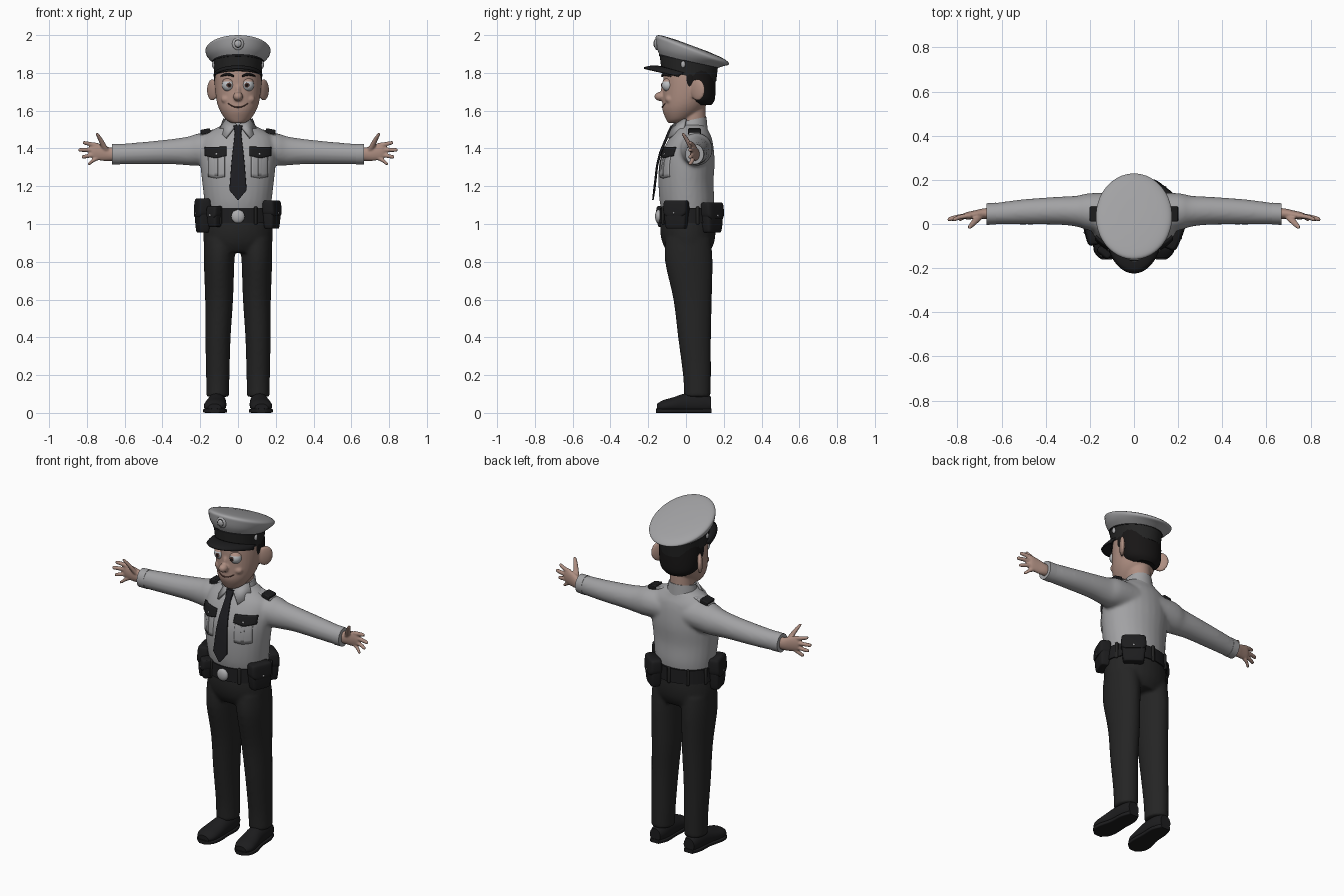
import bpy, bmesh, math
from mathutils import Matrix, Vector

cube = bpy.data.objects.get("Cube")
if cube:
    bpy.data.objects.remove(cube, do_unlink=True)


def material(name, r, g, b):
    m = bpy.data.materials.new(name)
    m.use_nodes = True
    m.diffuse_color = (r, g, b, 1)
    m.node_tree.nodes["Principled BSDF"].inputs["Base Color"].default_value = (r, g, b, 1)
    return m


SHIRT = material("shirt grey", .36, .36, .37)
CLOTH = material("trouser black", .018, .018, .018)
GEAR = material("leather black", .012, .012, .013)
TIE = material("tie black", .013, .013, .016)
SKIN = material("skin", .42, .27, .22)
HAIR = material("hair black", .009, .008, .008)
WHITE = material("eye white", .5, .52, .54)
SILVER = material("silver", .42, .42, .43)
LIP = material("mouth brown", .1, .045, .035)
SIDES = ((1, "left"), (-1, "right"))


def make(name, bm, mat, voxel=0, soften=5):
    """Turn a bmesh into an object; voxel fuses overlapping volumes."""
    bmesh.ops.recalc_face_normals(bm, faces=bm.faces)
    me = bpy.data.meshes.new(name)
    bm.to_mesh(me)
    bm.free()
    ob = bpy.data.objects.new(name, me)
    bpy.context.collection.objects.link(ob)
    me.materials.append(mat)
    if voxel:
        r = ob.modifiers.new("fuse", 'REMESH')
        r.mode, r.voxel_size, r.use_smooth_shade = 'VOXEL', voxel, True
        s = ob.modifiers.new("soften", 'SMOOTH')
        s.factor, s.iterations = .5, soften
    return ob


def solidify(ob, t, offset=0):
    m = ob.modifiers.new("thickness", 'SOLIDIFY')
    m.thickness, m.offset = t, offset
    return ob


def loft(bm, rings, axis='z', n=28, p=2, sub=4, side=1):
    """Skin rings of (x, y, z, radius, radius, tilt); sub rounds the path."""
    rings = [Vector(tuple(r) + (0,) * (6 - len(r))) for r in rings]
    path = []
    for i in range(len(rings) - 1):
        a, b = rings[i], rings[i + 1]
        before, after = rings[max(i - 1, 0)], rings[min(i + 2, len(rings) - 1)]
        for k in range(sub):
            t = k / sub
            path.append(a if sub == 1 else .5 * (2 * a + (b - before) * t
                        + (2 * before - 5 * a + 4 * b - after) * t * t
                        + (3 * a - before - 3 * b + after) * t ** 3))
    path.append(rings[-1])
    loops = []
    for x, y, z, ru, rv, tilt in path:
        loop = []
        for k in range(n):
            a = math.tau * (k + .5) / n
            c, s = math.cos(a), math.sin(a)
            u = ru * math.copysign(abs(c) ** (2 / p), c)
            v = rv * math.copysign(abs(s) ** (2 / p), s)
            co = {'z': (x + u, y + v, z + tilt * v), 'x': (x, y + u, z + v), 'y': (x + u, y, z + v)}[axis]
            loop.append(bm.verts.new((side * co[0], co[1], co[2])))
        loops.append(loop)
    for lo, hi in zip(loops, loops[1:]):
        for k in range(n):
            bm.faces.new((lo[k], lo[k - 1], hi[k - 1], hi[k]))
    bm.faces.new(loops[0])
    bm.faces.new(loops[-1][::-1])
    return bm


def lofted(name, rings, mat, **kw):
    return make(name, loft(bmesh.new(), rings, **kw), mat)


def ball(bm, at, size, turn=0):
    mat = Matrix.Translation(at) @ Matrix.Rotation(turn, 4, 'Z') @ Matrix.Diagonal((*size, 1))
    return bmesh.ops.create_uvsphere(bm, u_segments=20, v_segments=12, radius=1, matrix=mat)['verts']


def balled(name, at, size, mat, turn=0):
    bm = bmesh.new()
    ball(bm, at, size, turn)
    return make(name, bm, mat)


def box(name, at, size, mat, rot=(0, 0, 0), bevel=.005):
    bm = bmesh.new()
    bmesh.ops.create_cube(bm, size=1, matrix=Matrix.Diagonal((*size, 1)))
    ob = make(name, bm, mat)
    ob.location, ob.rotation_euler = at, rot
    b = ob.modifiers.new("soft edges", 'BEVEL')
    b.width, b.segments = bevel, 2
    return ob


# Shirt: torso and both sleeves fused
bm = loft(bmesh.new(), [(0, .01, 1.05, .168, .133), (0, .005, 1.12, .178, .145), (0, 0, 1.22, .19, .146),
                        (0, .005, 1.32, .2, .147), (0, .015, 1.4, .2, .132), (0, .025, 1.46, .183, .11),
                        (0, .03, 1.5, .13, .086), (0, .035, 1.53, .07, .07)])
for s, _ in SIDES:
    loft(bm, [(.08, .045, 1.4, .095, .085), (.2, .055, 1.395, .085, .086), (.26, .058, 1.387, .07, .077),
              (.35, .06, 1.383, .063, .067), (.5, .055, 1.375, .057, .059), (.64, .046, 1.37, .048, .053),
              (.665, .045, 1.37, .046, .051)], axis='x', side=s)
shirt = make("shirt", bm, SHIRT, .01, 6)
for s, side in SIDES:
    lofted(side + "_cuff", [(.625, .047, 1.37, .05, .055), (.668, .045, 1.37, .049, .054)], SHIRT,
           axis='x', side=s, sub=1)

# Trousers: hips and both legs fused
bm = loft(bmesh.new(), [(0, .01, 1.07, .174, .138), (0, .01, .97, .184, .147), (0, .012, .9, .182, .137),
                        (0, .014, .85, .165, .11)])
for s, _ in SIDES:
    loft(bm, [(.095, .012, .92, .085, .12), (.1, .015, .8, .081, .126), (.1, .035, .6, .074, .102),
              (.106, .045, .4, .067, .087), (.107, .058, .2, .062, .074), (.108, .06, .085, .061, .07)], side=s)
make("trousers", bm, CLOTH, .01, 5)

# Shoes with flat soles
for s, side in SIDES:
    bm = loft(bmesh.new(), [(.112, .133, .045, .034, .04), (.11, .08, .05, .046, .058), (.113, 0, .048, .051, .056),
                            (.12, -.07, .04, .058, .042), (.124, -.12, .034, .056, .034),
                            (.124, -.153, .028, .035, .02)], axis='y', side=s)
    for v in bm.verts:
        v.co.z = max(v.co.z, .012)
    make(side + "_shoe", bm, GEAR)
    lofted(side + "_sole", [(.112, .136, .011, .03, .011), (.11, .08, .011, .05, .011), (.113, 0, .011, .052, .011),
                            (.121, -.08, .011, .063, .011), (.124, -.13, .011, .055, .011),
                            (.124, -.16, .011, .024, .011)], GEAR, axis='y', side=s, p=6)

# Hands: palm, four fingers and a thumb fused
for s, side in SIDES:
    bm = loft(bmesh.new(), [(.64, .045, 1.37, .028, .034), (.68, .047, 1.37, .024, .036), (.72, .042, 1.378, .02, .043),
                            (.76, .037, 1.385, .016, .043), (.775, .035, 1.385, .01, .033)], axis='x', side=s)
    for base, tip, reach in ((1.415, 1.43, .822), (1.393, 1.392, .845), (1.37, 1.355, .828), (1.352, 1.32, .795)):
        mid = (base + tip) / 2
        loft(bm, [(.74, .038, base, .012, .014), ((.74 + reach) / 2, .033, mid, .011, .012),
                  (reach - .008, .022, tip, .01, .01), (reach, .02, tip, .005, .005)], axis='x', n=12, side=s)
    loft(bm, [(.7, .035, 1.39, .019, .015), (.727, .005, 1.445, .014, .013), (.743, -.012, 1.473, .01, .01),
              (.747, -.016, 1.482, .005, .005)], n=12, side=s)
    make(side + "_hand", bm, SKIN, .005, 2)

# Head: skull, neck, nose and ears fused
bm = loft(bmesh.new(), [(0, -.055, 1.535, .035, .04), (0, -.04, 1.555, .066, .066), (0, -.02, 1.6, .096, .104),
                        (0, -.004, 1.65, .113, .121), (0, .008, 1.72, .121, .13), (0, .013, 1.79, .12, .132),
                        (0, .015, 1.85, .11, .12)], n=36)
loft(bm, [(0, .04, 1.48, .066, .068), (0, .035, 1.64, .066, .068)])
ball(bm, (0, -.137, 1.675), (.026, .031, .024))
ball(bm, (0, -.117, 1.705), (.014, .016, .034))
for s, _ in SIDES:
    ball(bm, (s * .136, .062, 1.71), (.015, .046, .058), s * -.6)
    ball(bm, (s * .06, -.088, 1.66), (.03, .022, .022))
make("head", bm, SKIN, .006, 4)
lofted("hair", [(0, .075, 1.63, .07, .06), (0, .062, 1.66, .108, .091), (0, .047, 1.73, .123, .11),
                (0, .043, 1.82, .123, .113)], HAIR)

# Face details
for s, side in SIDES:
    balled(side + "_sideburn", (s * .116, .022, 1.77), (.01, .022, .05), HAIR)
    balled(side + "_eye", (s * .051, -.094, 1.735), (.034, .034, .034), WHITE)
    balled(side + "_iris", (s * .047, -.1265, 1.735), (.013, .004, .013), LIP)
    balled(side + "_pupil", (s * .047, -.129, 1.735), (.007, .004, .007), HAIR)
    bm = bmesh.new()
    lid = ball(bm, (s * .051, -.093, 1.735), (.038, .038, .038))
    bmesh.ops.delete(bm, geom=[v for v in lid if v.co.z < 1.753], context='VERTS')
    make(side + "_eyelid", bm, SKIN)
    lofted(side + "_eyebrow", [(.02, -.126, 1.782, .006, .005), (.055, -.117, 1.793, .008, .008),
                               (.092, -.082, 1.783, .006, .004)], HAIR, axis='x', n=12, side=s)
smile = [(x * .018, -.126 + .0022 * x * x, 1.618 + .0024 * x * x, .005, .003) for x in range(-3, 4)]
lofted("mouth", smile, LIP, axis='x', n=10)

# Cap: crown, band, peak, badge and side buttons
lofted("cap_crown", [(0, .015, 1.855, .13, .15, -.2), (0, .024, 1.883, .157, .178, -.26),
                     (0, .033, 1.908, .171, .193, -.34), (0, .034, 1.926, .169, .191, -.37),
                     (0, .033, 1.938, .14, .16, -.37), (0, .033, 1.944, .07, .08, -.37)], SHIRT, n=48)
lofted("cap_band", [(0, .015, 1.783, .124, .145, -.2), (0, .015, 1.866, .134, .155, -.2)], CLOTH, n=48, sub=1)
lofted("cap_piping", [(0, .015, 1.857, .136, .157, -.2), (0, .015, 1.868, .137, .158, -.2)], GEAR, n=48, sub=1)
bm = bmesh.new()
rows = []
for i in range(25):
    a = math.radians(-84 + 7 * i)
    c, sn = math.cos(a), math.sin(a)
    inner, outer = Vector((.122 * sn, .015 - .142 * c, 1.79 + .04 * c)), Vector((.127 * sn, -.02 - .203 * c, 1.775 + .05 * c))
    rows.append([bm.verts.new(inner.lerp(outer, k / 4) + Vector((0, 0, .008 * math.sin(math.pi * k / 4))))
                 for k in range(5)])
for r, q in zip(rows, rows[1:]):
    for k in range(4):
        bm.faces.new((r[k], r[k + 1], q[k + 1], q[k]))
solidify(make("cap_peak", bm, GEAR), .009)
balled("cap_badge", (0, -.155, 1.955), (.031, .012, .034), SILVER)
balled("cap_badge_rim", (0, -.16, 1.955), (.022, .01, .025), CLOTH)
balled("cap_badge_center", (0, -.164, 1.955), (.017, .009, .019), SILVER)
for s, side in SIDES:
    balled(side + "_cap_button", (s * .129, -.015, 1.845), (.009, .012, .018), SILVER)

# Collar with two points, and the tie
lofted("collar", [(0, .033, 1.49, .088, .082, .1), (0, .034, 1.53, .079, .077, .18),
                  (0, .035, 1.553, .073, .074, .2)], SHIRT)
for s, side in SIDES:
    bm = bmesh.new()
    corners = ((.008, -.066, 1.528), (.074, .0, 1.556), (.1, -.015, 1.49), (.064, -.094, 1.455))
    bm.faces.new([bm.verts.new((s * x, y, z)) for x, y, z in corners])
    solidify(make(side + "_collar_point", bm, SHIRT), .012)
lofted("tie", [(0, -.066, 1.522, .024, .014), (0, -.086, 1.482, .017, .014), (0, -.1, 1.462, .019, .008),
               (0, -.135, 1.38, .029, .007), (0, -.153, 1.31, .036, .006), (0, -.168, 1.18, .046, .006),
               (0, -.175, 1.128, .004, .004)], TIE, p=4, sub=1)


# Breast pockets wrapped onto the shirt
def chest_plate(name, s, x0, x1, z0, z1, point, t, mat):
    bm = bmesh.new()
    bmesh.ops.create_grid(bm, x_segments=10, y_segments=6, size=.5)
    for v in bm.verts:
        u, w = v.co.x + .5, v.co.y + .5
        dip = point * (1 - abs(2 * u - 1)) * (1 - w)
        v.co = (s * (x0 + (x1 - x0) * u), -.3, z0 + (z1 - z0) * w - dip)
    ob = make(name, bm, mat)
    w = ob.modifiers.new("wrap", 'SHRINKWRAP')
    w.target, w.wrap_method = shirt, 'PROJECT'
    w.use_project_y, w.use_positive_direction, w.use_negative_direction = True, True, False
    solidify(ob, t)


for s, side in SIDES:
    chest_plate(side + "_pocket", s, .07, .155, 1.25, 1.37, .008, .012, SHIRT)
    chest_plate(side + "_pocket_pleat", s, .104, .12, 1.255, 1.36, 0, .018, SHIRT)
    chest_plate(side + "_pocket_flap", s, .06, .17, 1.36, 1.405, .014, .022, GEAR)
    balled(side + "_pocket_button", (s * .113, -.113, 1.37), (.007, .006, .007), SILVER)
    # Shoulder straps
    box(side + "_shoulder_strap", (s * .148, .045, 1.487), (.11, .06, .018), SHIRT, (0, s * .25, 0))
    box(side + "_shoulder_slide", (s * .172, .045, 1.49), (.052, .068, .026), GEAR, (0, s * .2, 0))

# Belt, buckle and loops
lofted("belt", [(0, .01, 1.005, .187, .152), (0, .01, 1.085, .182, .148)], GEAR, n=40, sub=1)
balled("buckle", (0, -.146, 1.04), (.036, .018, .036), SILVER)
for deg in (-60, -120, 90, 125, 20, 160):
    a = math.radians(deg)
    box("belt_loop", (.186 * math.cos(a), .01 + .151 * math.sin(a), 1.045), (.018, .014, .095), CLOTH, (0, 0, a + math.pi / 2))

# Belt pouches: tapered body, overhanging flap, stud
for name, deg, w, h, drop in (("left_front", -22, .062, .15, 1.05), ("left_back", 52, .064, .16, 1.035),
                              ("right_side", 194, .062, .18, 1.045), ("right_front", 230, .032, .11, 1.04)):
    a = math.radians(deg)
    at = (.193 * math.cos(a), .01 + .163 * math.sin(a), drop)
    body = lofted(name + "_pouch", [(0, 0, -h / 2, w * .7, .018), (0, 0, -h * .44, w * .88, .027),
                                    (0, 0, 0, w, .032), (0, 0, h * .45, w * .95, .026)], GEAR, p=5)
    flap = lofted(name + "_pouch_flap", [(0, -.003, -h * .05, w * .8, .034), (0, -.002, h * .08, w * 1.06, .036),
                                         (0, 0, h * .42, w * 1.04, .033), (0, 0, h * .5, w * .9, .024)], GEAR, p=5)
    stud = balled(name + "_pouch_stud", (0, -.037, h * .06), (.006, .005, .006), SILVER)
    for ob in (body, flap, stud):
        ob.location, ob.rotation_euler = at, (0, 0, a + math.pi / 2)

# Smooth shading with crisp edges
bpy.ops.object.select_all(action='DESELECT')
for ob in bpy.context.collection.objects:
    if ob.type == 'MESH':
        ob.select_set(True)
        bpy.context.view_layer.objects.active = ob
bpy.ops.object.shade_smooth_by_angle(angle=math.radians(40))
